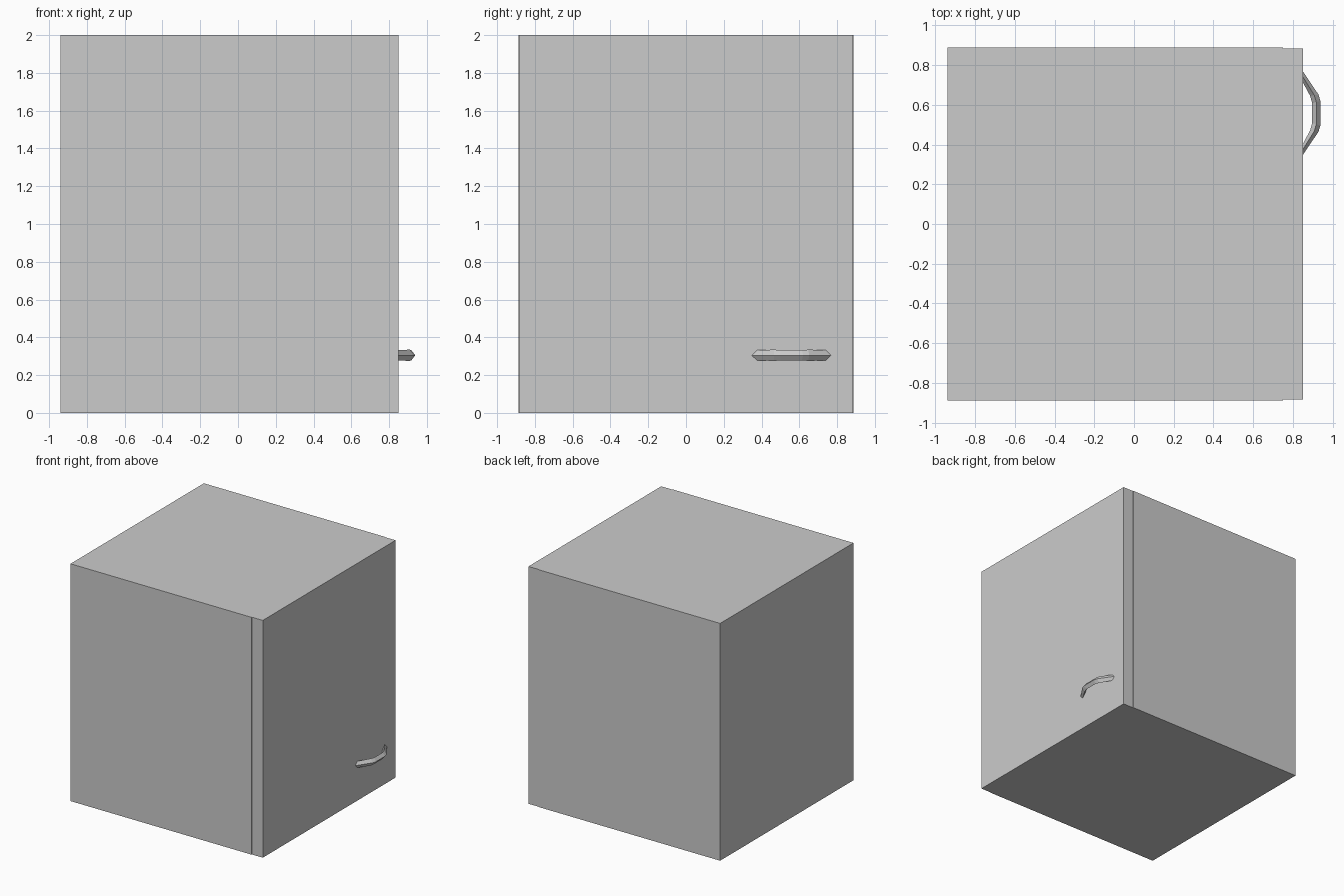
import bpy, bmesh

if "Cube" in bpy.data.objects:
    bpy.data.objects.remove(bpy.data.objects["Cube"])


def box(name, lo, hi):
    bm = bmesh.new()
    bmesh.ops.create_cube(bm, size=1)
    for v in bm.verts:
        v.co = [(a + b) / 2 + c * (b - a) for a, b, c in zip(lo, hi, v.co)]
    return finish(name, bm)


def finish(name, bm):
    bmesh.ops.recalc_face_normals(bm, faces=bm.faces)
    mesh = bpy.data.meshes.new(name)
    bm.to_mesh(mesh)
    bm.free()
    obj = bpy.data.objects.new(name, mesh)
    bpy.context.collection.objects.link(obj)
    return obj


# Cabinet and the slightly narrower door slab
box("cabinet", (-0.94, -0.888, 0), (0.75, 0.888, 2))
box("door", (0.75, -0.884, 0), (0.85, 0.884, 2))

# Bowed handle: (outer x, outer y offset, inner x, inner y offset, half height)
half = [(0.85, 0.21, 0.85, 0.155, 0.027),
        (0.929, 0.093, 0.886, 0.088, 0.03),
        (0.938, 0.062, 0.897, 0.05, 0.027)]
rings = [(1, r) for r in half] + [(-1, r) for r in reversed(half)]
CY, CZ = 0.558, 0.305

# Diamond section swept along the rings
bm = bmesh.new()
loops = []
for s, (ox, oy, ix, iy, h) in rings:
    mx, my = (ox + ix) / 2, (oy + iy) / 2
    pts = [(ox, oy, 0), (mx, my, h), (ix, iy, 0), (mx, my, -h)]
    loops.append([bm.verts.new((x, CY + s * y, CZ + z)) for x, y, z in pts])
for a, b in zip(loops, loops[1:]):
    for i in range(4):
        j = (i + 1) % 4
        bm.faces.new((a[i], a[j], b[j], b[i]))
bm.faces.new(loops[0])
bm.faces.new(loops[-1])
finish("handle", bm)
